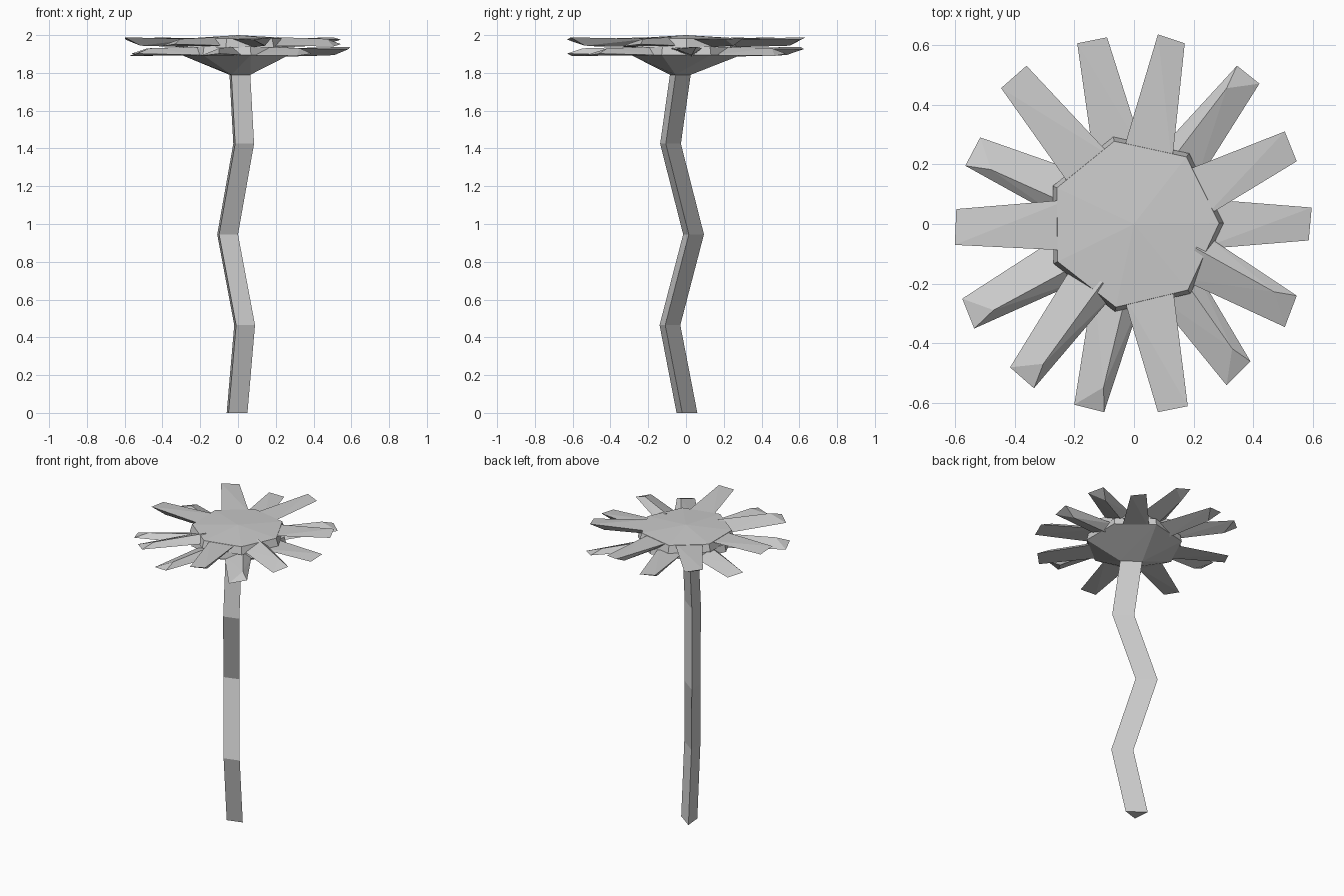
import bpy, bmesh
from math import radians, cos, sin, atan2
from mathutils import Vector

if "Cube" in bpy.data.objects:
    bpy.data.objects.remove(bpy.data.objects["Cube"])


def make(name, verts, faces=None):
    """Mesh object from faces, or the convex hull of the points."""
    bm = bmesh.new()
    vs = [bm.verts.new(v) for v in verts]
    if faces:
        for f in faces:
            bm.faces.new([vs[i] for i in f])
    else:
        res = bmesh.ops.convex_hull(bm, input=vs)
        bmesh.ops.delete(bm, geom=list({v for v in res["geom_interior"] if v.is_valid}), context='VERTS')
    bmesh.ops.recalc_face_normals(bm, faces=bm.faces[:])
    me = bpy.data.meshes.new(name)
    bm.to_mesh(me)
    bm.free()
    ob = bpy.data.objects.new(name, me)
    bpy.context.collection.objects.link(ob)
    return ob


def ring(r, z, offset):
    return [(r * cos(a), r * sin(a), z)
            for a in (radians(offset + i * 360 / 7) for i in range(7))]


# Zigzag three-sided stem: section swept through bend points
section = [(0.09, -0.11), (-0.01, -0.14), (-0.02, -0.03)]
bends = [(-0.04, 0.09, 0), (0, 0, 0.465), (-0.09, 0.125, 0.945),
         (-0.005, 0.003, 1.425), (-0.025, 0.055, 1.79)]
verts = [(x + dx, y + dy, z) for dx, dy, z in bends for x, y in section]
faces = [(2, 1, 0), (12, 13, 14)]
for k in range(len(bends) - 1):
    for i in range(3):
        j = (i + 1) % 3
        faces.append((3 * k + i, 3 * k + j, 3 * k + 3 + j, 3 * k + 3 + i))
make("stem", verts, faces)

# Cup under the bloom, from stem section to seven-sided rim
make("flower_cup", verts[-3:] + ring(0.30, 1.895, 26) + ring(0.29, 1.94, 26))

# Slightly domed seven-sided bloom centre
make("flower_centre", ring(0.30, 1.935, 52) + ring(0.285, 1.983, 52) + [(0, 0, 2.0)])

# Petals: two tip corners (x, y, x, y) and ridge side (+1 up, -1 down)
upper = [(0.08, 0.635, 0.17, 0.605, -1), (0.505, 0.31, 0.545, 0.21, -1),
         (0.545, -0.24, 0.505, -0.345, 1), (0.18, -0.61, 0.08, -0.63, -1),
         (-0.335, -0.55, -0.415, -0.48, 1), (-0.60, -0.07, -0.595, 0.05, -1),
         (-0.445, 0.455, -0.36, 0.53, -1)]
lower = [(0.345, 0.53, 0.42, 0.47, 1), (0.595, 0.055, 0.585, -0.055, -1),
         (0.39, -0.46, 0.31, -0.54, 1), (-0.10, -0.63, -0.20, -0.605, 1),
         (-0.535, -0.35, -0.575, -0.25, 1), (-0.565, 0.195, -0.515, 0.29, 1),
         (-0.19, 0.605, -0.09, 0.625, -1)]
for layer, petals, mid in (("upper", upper, 1.962), ("lower", lower, 1.912)):
    for n, (x1, y1, x2, y2, side) in enumerate(petals):
        a = atan2(y1 + y2, x1 + x2)
        out, across = Vector((cos(a), sin(a), 0)), Vector((sin(a), -cos(a), 0))
        # flat side sits opposite the ridge
        flat = mid - 0.018 * side
        tip = [Vector((x1, y1, flat + 0.008)), Vector((x2, y2, flat - 0.004))]
        tip.append((tip[0] + tip[1]) / 2 - out * 0.08 - across * 0.03)
        tip[2].z = flat + 0.036 * side
        base = [out * 0.22 + across * s + Vector((0, 0, flat))
                for s in (-0.085, 0.085)]
        base.append(out * 0.22 - across * 0.03 + Vector((0, 0, flat + 0.045 * side)))
        make(f"{layer}_petal_{n + 1}", base + tip)
